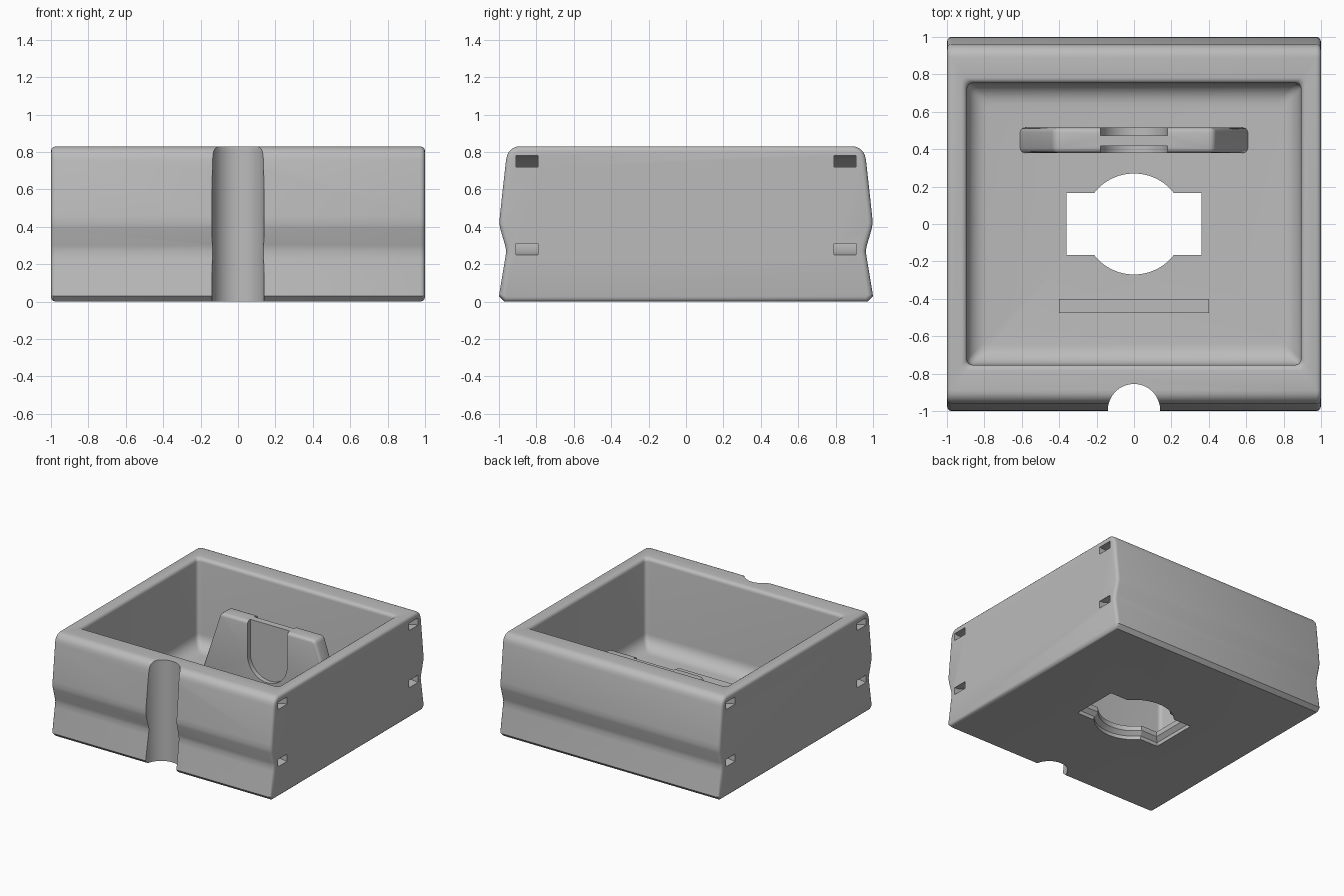
import bpy, bmesh
from math import sin, cos, pi, asin, radians

if "Cube" in bpy.data.objects:
    bpy.data.objects.remove(bpy.data.objects["Cube"], do_unlink=True)

grey = bpy.data.materials.new("plain grey")
grey.use_nodes = True
colour = (0.5, 0.5, 0.5, 1)
grey.diffuse_color = colour
grey.node_tree.nodes["Principled BSDF"].inputs["Base Color"].default_value = colour


def loft(name, loops, bevel=None, segments=3):
    """Skin matching loops of points and cap both ends."""
    bm = bmesh.new()
    rows = [[bm.verts.new(p) for p in loop] for loop in loops]
    for low, high in zip(rows, rows[1:]):
        for i in range(len(low)):
            j = (i + 1) % len(low)
            bm.faces.new((low[i], low[j], high[j], high[i]))
    caps = [bm.faces.new(rows[0]), bm.faces.new(rows[-1])]
    bmesh.ops.recalc_face_normals(bm, faces=bm.faces)
    if bevel:
        edges = {e for f in caps for e in f.edges}
        bmesh.ops.bevel(bm, geom=list(edges), offset=bevel, segments=segments,
                        profile=0.5, affect='EDGES')
    mesh = bpy.data.meshes.new(name)
    bm.to_mesh(mesh)
    bm.free()
    mesh.materials.append(grey)
    obj = bpy.data.objects.new(name, mesh)
    bpy.context.collection.objects.link(obj)
    return obj


def activate(obj):
    bpy.ops.object.select_all(action='DESELECT')
    obj.select_set(True)
    bpy.context.view_layer.objects.active = obj


def cut(obj, cutter):
    mod = obj.modifiers.new("cut", 'BOOLEAN')
    mod.operation, mod.solver, mod.object = 'DIFFERENCE', 'EXACT', cutter
    activate(obj)
    bpy.ops.object.modifier_apply(modifier=mod.name)
    bpy.data.objects.remove(cutter, do_unlink=True)


def smooth(obj):
    activate(obj)
    bpy.ops.object.shade_smooth_by_angle(angle=radians(32))


def arc(cx, cy, r, start, end, n):
    return [(cx + r * cos(start + (end - start) * i / n),
             cy + r * sin(start + (end - start) * i / n)) for i in range(n + 1)]


def rounded_rect(hx, hy, r, z):
    pts = []
    for k, (sx, sy) in enumerate([(1, 1), (-1, 1), (-1, -1), (1, -1)]):
        pts += arc(sx * (hx - r), sy * (hy - r), r, k * pi / 2, (k + 1) * pi / 2, 4)
    return [(x, y, z) for x, y in pts]


# Box: waisted side profile run across the width
half = [(0.97, 0), (1, 0.03), (0.967, 0.23), (0.961, 0.27), (0.967, 0.3),
        (0.993, 0.39), (0.998, 0.42), (0.995, 0.46), (0.962, 0.76)]
half += arc(0.89, 0.76, 0.07, radians(8), pi / 2, 6)
profile = half + [(-y, z) for y, z in reversed(half)]
box = loft("box", [[(x, y, z) for y, z in profile] for x in (-1, 1)], bevel=0.025)

# Cavity with filleted floor and softened rim
FLOOR, RIM = 0.1, 0.83
levels = [(0.11 * (1 - sin(a)), FLOOR + 0.11 * (1 - cos(a)))
          for a in [pi / 2 * i / 6 for i in range(7)]]
levels += [(-0.03 * (1 - cos(a)), RIM - 0.03 + 0.03 * sin(a))
           for a in [pi / 2 * i / 4 for i in range(5)]]
levels.append((-0.03, 1))
cut(box, loft("cavity", [rounded_rect(0.893 - d, 0.753 - d, 0.03, z) for d, z in levels]))


# Floor opening: circle crossed by a rectangle, chamfered underneath
def opening(grow, z):
    a, b, r = 0.36 + grow, 0.165 + grow, 0.27 + grow
    t = asin(b / r)
    pts = [(a, -b), (a, b)] + arc(0, 0, r, t, pi - t, 24)
    pts += [(-a, b), (-a, -b)] + arc(0, 0, r, pi + t, 2 * pi - t, 24)
    return [(x, y, z) for x, y in pts]


cut(box, loft("opening", [opening(0.03, -0.1), opening(0.03, 0.03),
                          opening(0, 0.06), opening(0, 0.3)]))

# Round channel down the front
cut(box, loft("channel", [[(x, y, z) for x, y in arc(0, -0.995, 0.14, 0, 2 * pi * 31 / 32, 31)]
                          for z in (-0.1, 1)]))

# Curved strap tunnels joining upper and lower slots on each side
for side in (-1, 1):
    for y in (-0.85, 0.85):
        ring = arc(1, 0.515, 0.265, pi / 2, 3 * pi / 2, 16)
        ring = [(1.1, 0.78)] + ring + [(1.1, 0.25), (1.1, 0.31)]
        ring += arc(1, 0.515, 0.205, 3 * pi / 2, pi / 2, 16) + [(1.1, 0.72)]
        cut(box, loft("tunnel", [[(side * x, y + w, z) for x, z in ring]
                                 for w in (-0.06, 0.06)]))
smooth(box)

# Tapered upright with a thumb scoop on both faces
TOP = 0.64
outline = [(0.625, 0.05)] + arc(0.40, TOP - 0.04, 0.04, radians(18), pi / 2, 4)
outline += [(-x, z) for x, z in reversed(outline)]
upright = loft("upright", [[(x, y, z) for x, z in outline] for y in (0.38, 0.515)], bevel=0.025)
scoop = arc(0, 0.36, 0.18, pi, 2 * pi, 20) + [(0.18, 0.9), (-0.18, 0.9)]
for near, far in ((0.3, 0.418), (0.472, 0.6)):
    cut(upright, loft("scoop", [[(x, y, z) for x, z in scoop] for y in (near, far)]))
smooth(upright)

# Low bar on the floor
loft("floor_bar", [[(x, y, z) for x, y in ((-0.4, -0.475), (0.4, -0.475),
                                           (0.4, -0.4), (-0.4, -0.4))]
                   for z in (0.05, 0.16)])
